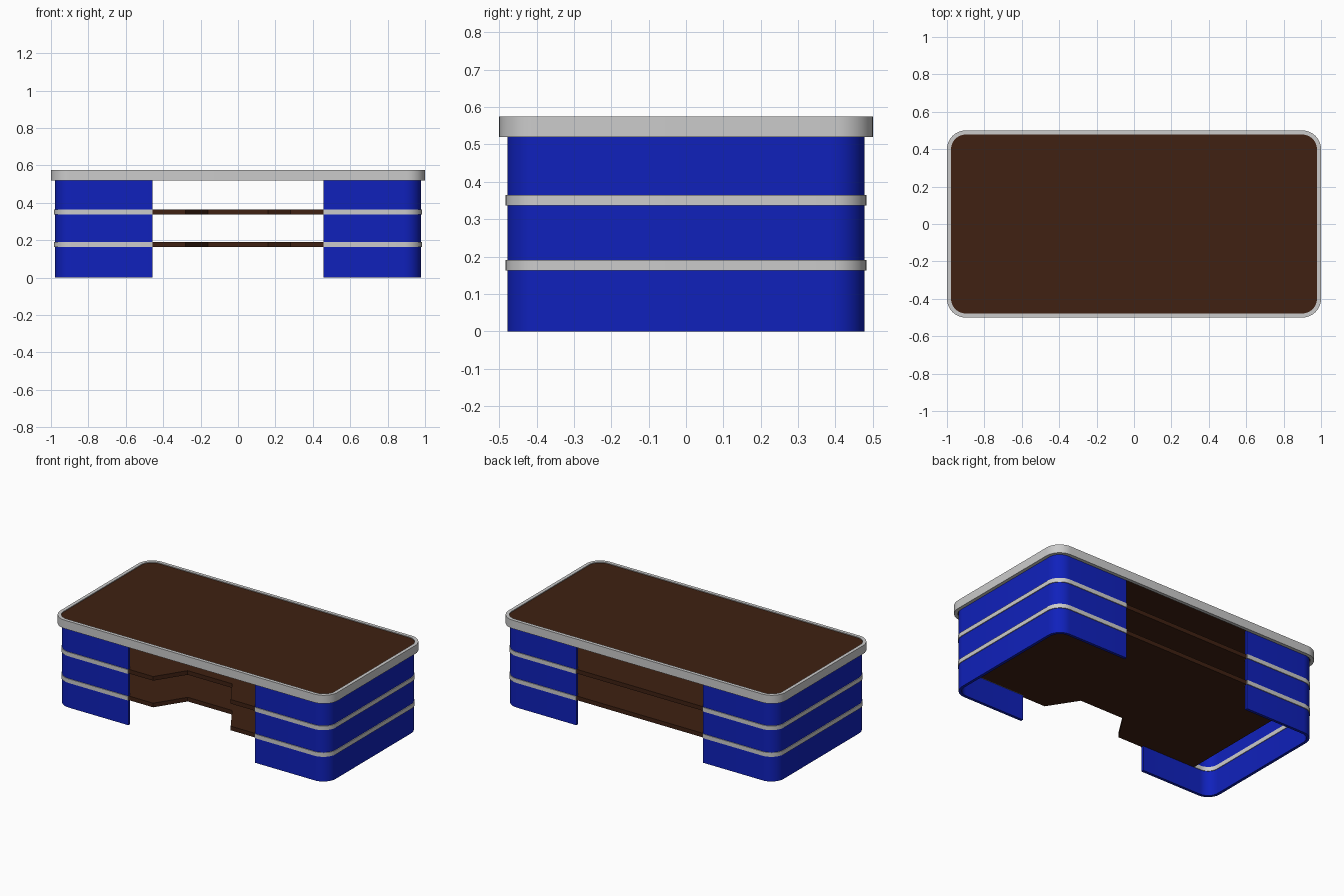
import bpy, bmesh
from math import sin, cos, pi

if "Cube" in bpy.data.objects:
    bpy.data.objects.remove(bpy.data.objects["Cube"])


def material(name, rgb):
    m = bpy.data.materials.new(name)
    m.diffuse_color = (*rgb, 1)
    m.use_nodes = True
    m.node_tree.nodes["Principled BSDF"].inputs["Base Color"].default_value = m.diffuse_color
    return m


blue = material("blue_panel", (0.005, 0.015, 0.5))
brown = material("brown_wood", (0.05, 0.015, 0.006))


def corner(cx, cy, r, start, n=10):
    return [(cx + r * cos(start + pi / 2 * i / n), cy + r * sin(start + pi / 2 * i / n))
            for i in range(n + 1)]


def rounded_rect(hx, hy, r):
    x, y = hx - r, hy - r
    return (corner(x, y, r, 0) + corner(-x, y, r, pi / 2)
            + corner(-x, -y, r, pi) + corner(x, -y, r, 1.5 * pi))


def c_path(x0, hx, hy, r):
    # open C profile around the right-hand end
    return ([(x0, -hy)] + corner(hx - r, -hy + r, r, 1.5 * pi)
            + corner(hx - r, hy - r, r, 0) + [(x0, hy)])


def finish(name, bm, mat, mirror=False):
    bmesh.ops.recalc_face_normals(bm, faces=bm.faces)
    me = bpy.data.meshes.new(name)
    bm.to_mesh(me)
    bm.free()
    ob = bpy.data.objects.new(name, me)
    bpy.context.collection.objects.link(ob)
    if mat:
        me.materials.append(mat)
    if mirror:
        ob.modifiers.new("Mirror", 'MIRROR').use_mirror_merge = False
    bpy.ops.object.select_all(action='DESELECT')
    ob.select_set(True)
    bpy.context.view_layer.objects.active = ob
    bpy.ops.object.shade_smooth_by_angle(angle=pi / 6)
    return ob


def slab(name, outline, z0, z1, mat):
    bm = bmesh.new()
    face = bm.faces.new([bm.verts.new((x, y, z0)) for x, y in outline])
    ext = bmesh.ops.extrude_face_region(bm, geom=[face], use_keep_orig=True)
    top = [v for v in ext["geom"] if isinstance(v, bmesh.types.BMVert)]
    bmesh.ops.translate(bm, verts=top, vec=(0, 0, z1 - z0))
    return finish(name, bm, mat)


def wall(name, outer, inner, z0, z1, mat=None, closed=True, mirror=False):
    # rectangular section swept between an outer and an inner path
    bm = bmesh.new()
    rows = [[bm.verts.new(p) for p in ((*o, z0), (*o, z1), (*i, z1), (*i, z0))]
            for o, i in zip(outer, inner)]
    n = len(rows)
    for k in range(n if closed else n - 1):
        a, b = rows[k], rows[(k + 1) % n]
        for j in range(4):
            bm.faces.new((a[j], b[j], b[(j + 1) % 4], a[(j + 1) % 4]))
    if not closed:
        bm.faces.new(rows[0])
        bm.faces.new(rows[-1])
    return finish(name, bm, mat, mirror)


# Table top and its rim
slab("table_top", rounded_rect(0.98, 0.48, 0.08), 0.525, 0.57, brown)
wall("top_rim", rounded_rect(1.0, 0.5, 0.1), rounded_rect(0.978, 0.478, 0.078), 0.52, 0.575)

# Wrap-around end panels
X0 = 0.457
wall("end_panels", c_path(X0, 0.978, 0.478, 0.09), c_path(X0, 0.96, 0.46, 0.072),
     0, 0.525, blue, closed=False, mirror=True)

# Shelves with a trapezoid cut-out at the front, and the bands outside them
shelf = [(-0.84, -0.475), (-0.28, -0.475), (-0.16, -0.29), (0.16, -0.29),
         (0.28, -0.475), (0.84, -0.475), (0.84, 0.475), (-0.84, 0.475)]
for label, z in (("lower", 0.163), ("upper", 0.337)):
    slab(label + "_shelf", shelf, z, z + 0.027, brown)
    wall(label + "_bands", c_path(X0, 0.983, 0.483, 0.095), c_path(X0, 0.956, 0.456, 0.068),
         z, z + 0.027, closed=False, mirror=True)
